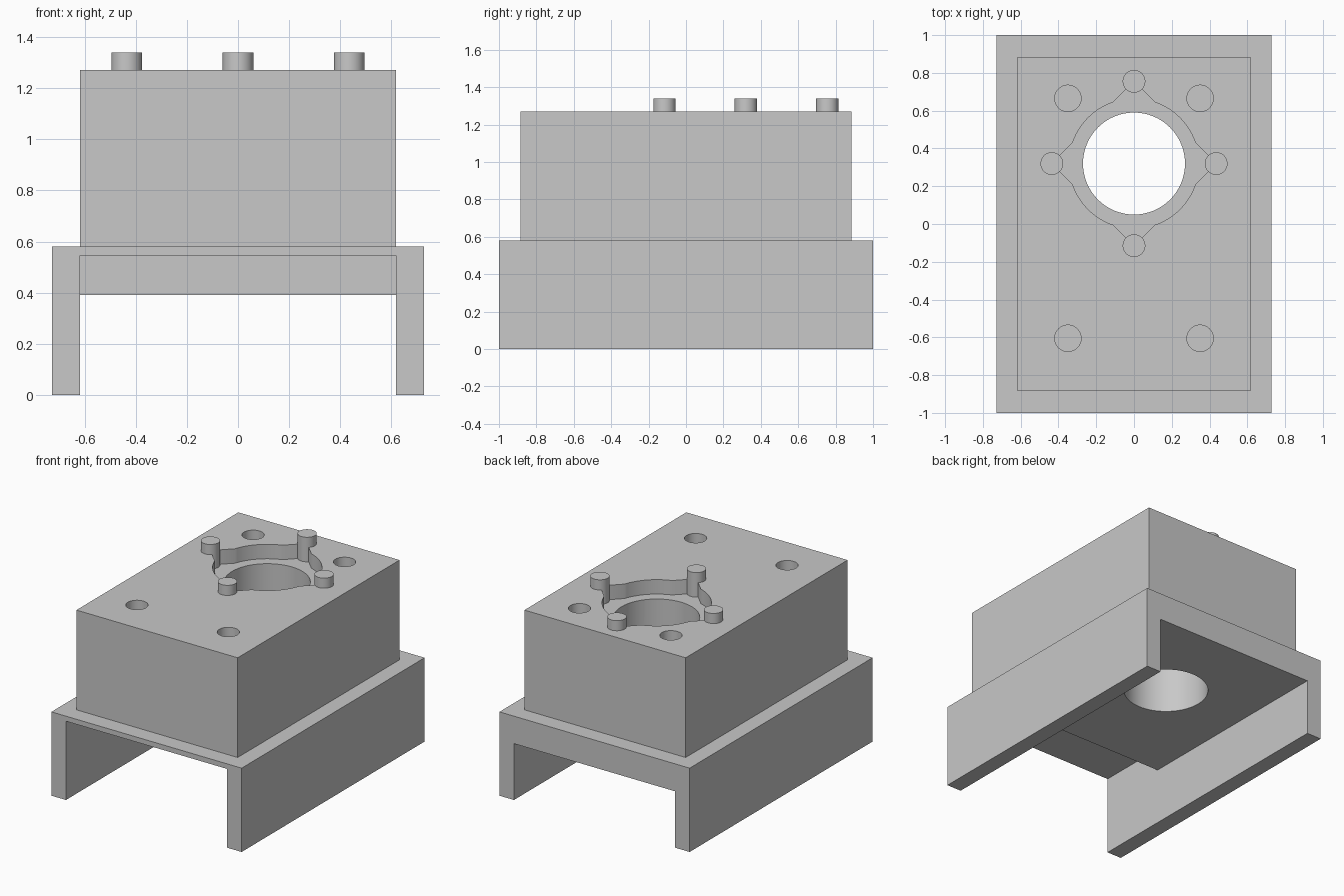
import bpy, bmesh, math
from mathutils import Vector

cube = bpy.data.objects.get("Cube")
if cube:
    bpy.data.objects.remove(cube, do_unlink=True)

grey = bpy.data.materials.new("plain grey")
grey.use_nodes = True
colour = (0.58, 0.58, 0.58, 1)
grey.diffuse_color = colour
grey.node_tree.nodes["Principled BSDF"].inputs["Base Color"].default_value = colour

# Main levels and sizes
BASE_X, BLOCK_X, BLOCK_Y = 0.728, 0.617, 0.885
FLOOR, RECESS, BASE_TOP, BLOCK_TOP, PIN_TOP = 0.39, 0.545, 0.58, 1.27, 1.34
POCKET_FLOOR = BLOCK_TOP - 0.1
BORE_Y, BORE_R, POCKET_R, PIN_DIST, PIN_R = 0.32, 0.27, 0.343, 0.435, 0.06


def prism(name, points, direction):
    """Solid made by sweeping a flat outline along a direction."""
    bm = bmesh.new()
    face = bm.faces.new([bm.verts.new(p) for p in points])
    swept = bmesh.ops.extrude_face_region(bm, geom=[face])["geom"]
    verts = [g for g in swept if isinstance(g, bmesh.types.BMVert)]
    bmesh.ops.translate(bm, verts=verts, vec=Vector(direction))
    bmesh.ops.recalc_face_normals(bm, faces=bm.faces)
    mesh = bpy.data.meshes.new(name)
    bm.to_mesh(mesh)
    bm.free()
    mesh.materials.append(grey)
    obj = bpy.data.objects.new(name, mesh)
    bpy.context.collection.objects.link(obj)
    return obj


def box(name, x, y0, y1, z0, z1):
    outline = [(-x, y0, z0), (x, y0, z0), (x, y1, z0), (-x, y1, z0)]
    return prism(name, outline, (0, 0, z1 - z0))


def cylinder(name, x, y, r, z0, z1, sides=64):
    turns = [math.tau * i / sides for i in range(sides)]
    outline = [(x + r * math.cos(a), y + r * math.sin(a), z0) for a in turns]
    return prism(name, outline, (0, 0, z1 - z0))


def cut(obj, cutter):
    """Subtract the cutter for good, then discard it."""
    cutter.hide_render = True
    mod = obj.modifiers.new("cut", 'BOOLEAN')
    mod.operation, mod.solver, mod.object = 'DIFFERENCE', 'EXACT', cutter
    deps = bpy.context.evaluated_depsgraph_get()
    mesh = bpy.data.meshes.new_from_object(obj.evaluated_get(deps))
    obj.modifiers.clear()
    obj.data = mesh
    bpy.data.objects.remove(cutter, do_unlink=True)


# Channel base with two side rails and a raised recess under the front
half = [(BASE_X, BASE_TOP), (BASE_X, 0), (BLOCK_X, 0), (BLOCK_X, FLOOR)]
profile = half + [(-x, z) for x, z in reversed(half)]
base = prism("channel_base", [(x, -1, z) for x, z in profile], (0, 2, 0))
cut(base, box("recess_cutter", BLOCK_X, -1.1, -0.5, FLOOR - 0.1, RECESS))
cut(base, cylinder("bore_cutter", 0, BORE_Y, BORE_R, 0.2, 0.8))

# Upper block with through bore
block = box("upper_block", BLOCK_X, -BLOCK_Y, BLOCK_Y, BASE_TOP, BLOCK_TOP)
cut(block, cylinder("bore_cutter", 0, BORE_Y, BORE_R, 0.4, 1.5))

# Round pocket with four wedge lobes reaching the pins
reach = (PIN_DIST - math.sqrt(2 * POCKET_R ** 2 - PIN_DIST ** 2)) / 2
start = math.asin(reach / POCKET_R)
outline = []
for q in range(4):
    turn = q * math.pi / 2
    polar = [(PIN_DIST, turn)]
    for i in range(17):
        polar.append((POCKET_R, turn + start + (math.pi / 2 - 2 * start) * i / 16))
    outline += [(r * math.cos(a), BORE_Y + r * math.sin(a), POCKET_FLOOR) for r, a in polar]
cut(block, prism("pocket_cutter", outline, (0, 0, 0.3)))

# Blind screw holes near the corners
for x in (-0.35, 0.35):
    for y in (-0.605, 0.665):
        cut(block, cylinder("screw_cutter", x, y, 0.07, BLOCK_TOP - 0.4, 1.5, 48))

# Four locating pins around the bore
parts = [base, block]
for name, dx, dy in (("left", 1, 0), ("back", 0, 1), ("right", -1, 0), ("front", 0, -1)):
    parts.append(cylinder(name + "_pin", dx * PIN_DIST, BORE_Y + dy * PIN_DIST,
                          PIN_R, POCKET_FLOOR, PIN_TOP, 48))

# Smooth the round walls, keep the edges sharp
bpy.ops.object.select_all(action='DESELECT')
for part in parts:
    part.select_set(True)
bpy.context.view_layer.objects.active = block
bpy.ops.object.shade_smooth_by_angle(angle=math.radians(25))
